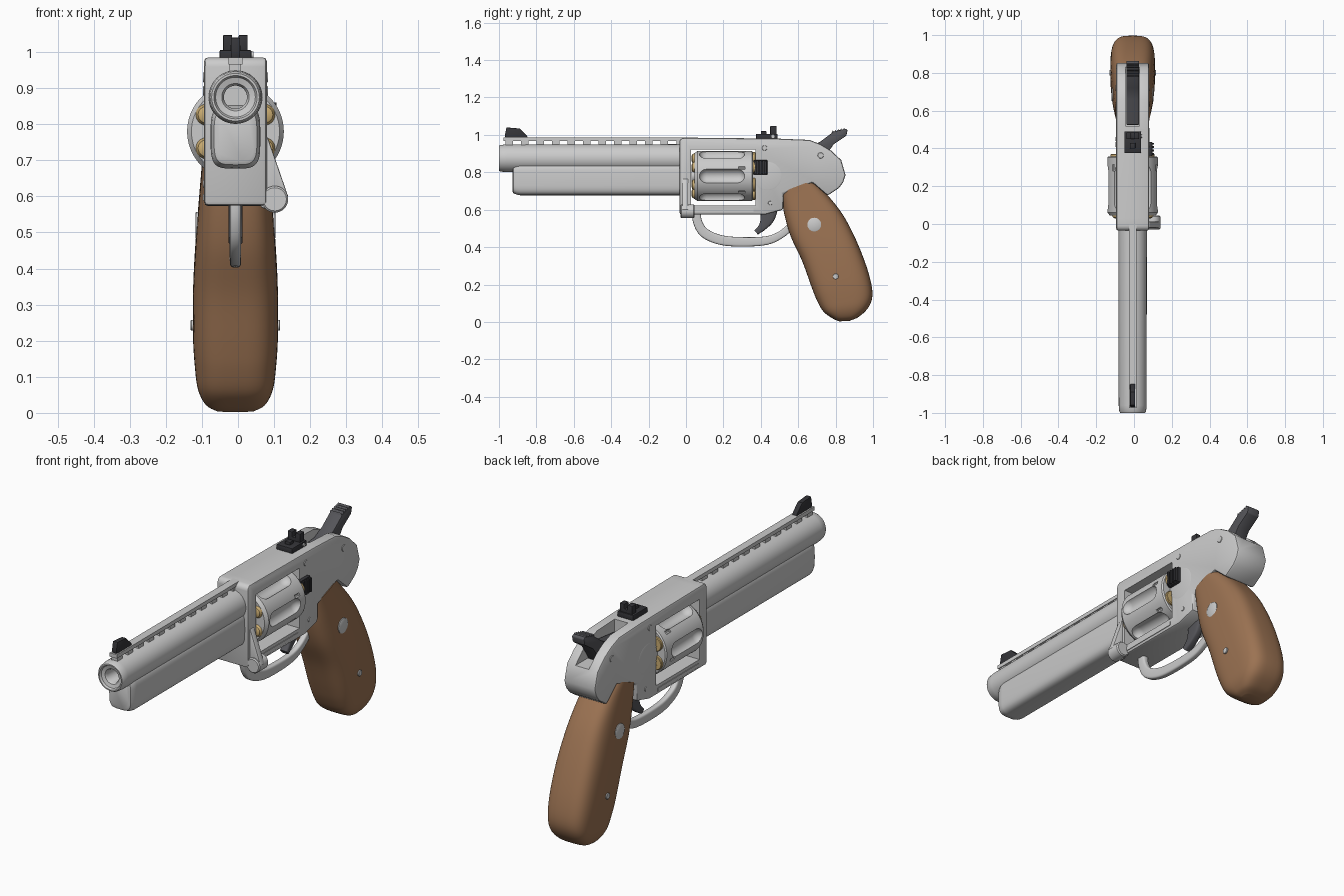
import bpy, bmesh
from math import sin, cos, pi, radians
from mathutils import Vector

if "Cube" in bpy.data.objects:
    bpy.data.objects.remove(bpy.data.objects["Cube"])

XC = -0.007  # centre plane of the gun


def material(name, rgb):
    m = bpy.data.materials.new(name)
    m.diffuse_color = (*rgb, 1)
    m.use_nodes = True
    m.node_tree.nodes["Principled BSDF"].inputs["Base Color"].default_value = m.diffuse_color
    return m


WOOD = material("wood", (0.33, 0.17, 0.085))
BLACK = material("blackened_steel", (0.035, 0.035, 0.04))
DARK = material("dark_steel", (0.09, 0.09, 0.1))
BRASS = material("brass", (0.6, 0.42, 0.17))


def finish(name, bm, mat=None, bevel=0, segs=2, smooth=35):
    bmesh.ops.recalc_face_normals(bm, faces=bm.faces)
    me = bpy.data.meshes.new(name)
    bm.to_mesh(me)
    bm.free()
    ob = bpy.data.objects.new(name, me)
    bpy.context.collection.objects.link(ob)
    ob.location.x = XC
    if mat:
        me.materials.append(mat)
    bpy.ops.object.select_all(action='DESELECT')
    bpy.context.view_layer.objects.active = ob
    ob.select_set(True)
    if bevel:
        m = ob.modifiers.new("bevel", 'BEVEL')
        m.width, m.segments, m.limit_method, m.angle_limit = bevel, segs, 'ANGLE', radians(40)
        bpy.ops.object.modifier_apply(modifier=m.name)
    bpy.ops.object.shade_smooth_by_angle(angle=radians(smooth))
    return ob


def prism(name, pts, lo, hi, axis='X', **kw):
    """Extrude a (y,z) outline along X, or an (x,z) outline along Y."""
    bm = bmesh.new()
    co = (lambda p, d: (d, *p)) if axis == 'X' else (lambda p, d: (p[0], d, p[1]))
    a, b = [[bm.verts.new(co(p, d)) for p in pts] for d in (lo, hi)]
    bm.faces.new(a)
    bm.faces.new(b)
    for i in range(len(pts)):
        j = (i + 1) % len(pts)
        bm.faces.new((a[i], a[j], b[j], b[i]))
    return finish(name, bm, **kw)


def box(name, x, y, z, **kw):
    return prism(name, [(y[0], z[0]), (y[1], z[0]), (y[1], z[1]), (y[0], z[1])], *x, **kw)


def skin(bm, rings, caps=True):
    for r, s in zip(rings, rings[1:]):
        for i in range(len(r)):
            j = (i + 1) % len(r)
            bm.faces.new((r[i], r[j], s[j], s[i]))
    if caps:
        bm.faces.new(rings[0])
        bm.faces.new(rings[-1])


def lathe(name, prof, x, z, axis='Y', at=0.0, n=40, **kw):
    """Turn (radius, distance) about an axis parallel to Y, or to X at y=at."""
    bm = bmesh.new()
    rings = []
    for r, d in prof:
        ring = []
        for k in range(n):
            u, v = r * cos(2 * pi * k / n), r * sin(2 * pi * k / n)
            ring.append(bm.verts.new((x + u, d, z + v) if axis == 'Y' else (d, at + u, z + v)))
        rings.append(ring)
    skin(bm, rings)
    return finish(name, bm, **kw)


def loft(name, sections, power=3.0, n=40, **kw):
    """Skin superellipse sections given as (centre, half-axis u, half-axis v)."""
    bm = bmesh.new()
    sp = lambda t: abs(t) ** (2 / power) * (1 if t > 0 else -1)
    rings = [[bm.verts.new(Vector(c) + Vector(u) * sp(cos(2 * pi * k / n)) + Vector(v) * sp(sin(2 * pi * k / n)))
              for k in range(n)] for c, u, v in sections]
    skin(bm, rings)
    return finish(name, bm, **kw)


def spline(pts, n=5):
    """Catmull-Rom interpolation of tuples of any length."""
    p = [pts[0]] + list(pts) + [pts[-1]]
    out = []
    for i in range(1, len(p) - 2):
        for k in range(n):
            t = k / n
            out.append([0.5 * (2 * b + (c - a) * t + (2 * a - 5 * b + 4 * c - d) * t * t + (3 * b - a - 3 * c + d) * t ** 3)
                        for a, b, c, d in zip(*p[i - 1:i + 3])])
    return out + [list(pts[-1])]


def sweep(name, pts, half_width, **kw):
    """Strap following (y, z, half thickness) points."""
    path = spline(pts)
    secs = []
    for i, (y, z, t) in enumerate(path):
        a, b = path[max(i - 1, 0)], path[min(i + 1, len(path) - 1)]
        nrm = Vector((0, a[1] - b[1], b[0] - a[0])).normalized()
        secs.append(((0, y, z), nrm * t, (half_width, 0, 0)))
    return loft(name, secs, n=24, **kw)


def cut(ob, cutters):
    bpy.context.view_layer.objects.active = ob
    for c in cutters:
        c.hide_render = True
        m = ob.modifiers.new("cut", 'BOOLEAN')
        m.operation, m.object, m.solver = 'DIFFERENCE', c, 'EXACT'
        bpy.ops.object.modifier_apply(modifier=m.name)
        bpy.data.objects.remove(c)
    bpy.ops.object.select_all(action='DESELECT')
    ob.select_set(True)
    bpy.ops.object.shade_smooth_by_angle(angle=radians(35))


# Barrel with crowned bore, and the underlug below it
lathe("barrel", [(0.032, -0.85), (0.032, -0.975), (0.038, -0.985), (0.055, -0.99), (0.06, -1.0), (0.066, -1.0),
                 (0.071, -0.992), (0.074, -0.96), (0.075, 0.0)], 0, 0.875, n=48)
loft("underlug", [((0, y, 0.765), (0.069 * s, 0, 0), (0, 0, 0.088 * t)) for y, s, t in
                  ((-0.927, 0.72, 0.78), (-0.922, 0.86, 0.88), (-0.905, 0.96, 0.96), (-0.885, 1, 1), (0, 1, 1))],
     power=4)

# Ventilated rib and front sight
box("rib", (-0.02, 0.02), (-0.975, 0.0), (0.966, 0.985))
for i in range(12):
    y = -0.945 + i * 0.083
    box(f"rib_post_{i}", (-0.016, 0.016), (y - 0.02, y + 0.02), (0.935, 0.968))
prism("front_sight", [(-0.965, 0.98), (-0.968, 1.0), (-0.96, 1.04), (-0.89, 1.034), (-0.85, 0.995), (-0.845, 0.98)],
      -0.013, 0.013, mat=BLACK, bevel=0.003)

# Frame with cylinder window and hammer slot
frame = prism("frame", [(-0.035, 0.575), (-0.035, 0.97), (-0.02, 0.985), (0.03, 0.985), (0.49, 0.98), (0.66, 0.973),
                        (0.72, 0.95), (0.775, 0.917), (0.83, 0.865), (0.853, 0.785), (0.84, 0.745), (0.817, 0.715),
                        (0.757, 0.675), (0.676, 0.745), (0.52, 0.685), (0.52, 0.60), (0.42, 0.573)],
              -0.087, 0.087, bevel=0.014)
cut(frame, [box("window_cutter", (-0.2, 0.2), (0.028, 0.372), (0.622, 0.922)),
            box("slot_cutter", (-0.037, 0.037), (0.52, 0.9), (0.865, 1.1))])
box("lower_strap_seam", (-0.09, 0.09), (0.04, 0.36), (0.588, 0.606))

# Fluted cylinder
CZ = 0.78
cyl = lathe("cylinder", [(0.035, 0.03), (0.035, 0.045), (0.122, 0.045), (0.134, 0.062), (0.134, 0.352),
                         (0.128, 0.358), (0.06, 0.358), (0.05, 0.372)], 0, CZ, n=72)
R = 0.04
cap = [(R * sin(a), 0.11 - R * cos(a)) for a in (0.05, 0.4, 0.8, 1.2, pi / 2)]
cap += [(r, 0.385 - y) for r, y in reversed(cap)]
cutters = []
for i in range(6):
    a = i * pi / 3
    cutters.append(lathe("flute_cutter", cap, 0.144 * cos(a), CZ + 0.144 * sin(a), n=28))
    b = a + 0.33
    cutters.append(lathe("notch_cutter", [(0.009, 0.28), (0.009, 0.315)], 0.134 * cos(b), CZ + 0.134 * sin(b), n=8))
cut(cyl, cutters)

# Cartridges: rounded bullet noses and rear rims
for i in range(6):
    a = pi / 6 + i * pi / 3
    x, z = 0.093 * cos(a), CZ + 0.093 * sin(a)
    lathe(f"cartridge_{i}", [(0.012, 0.029), (0.023, 0.034), (0.03, 0.046), (0.03, 0.355), (0.036, 0.356),
                             (0.036, 0.368), (0.033, 0.371), (0.014, 0.371), (0.013, 0.368)], x, z, n=24, mat=BRASS)

# Crane arm and hinge on the right side
prism("crane_arm", [(0.07, 0.765), (0.089, 0.765), (0.146, 0.60), (0.135, 0.57), (0.105, 0.556), (0.07, 0.57)],
      -0.02, 0.012, axis='Y', bevel=0.004)
lathe("crane_hinge", [(0.032, -0.03), (0.037, -0.025), (0.037, 0.04), (0.032, 0.046)], 0.109, 0.592)

# Trigger guard and trigger
sweep("trigger_guard", [(0.055, 0.60, 0.024), (0.062, 0.535, 0.024), (0.10, 0.475, 0.026), (0.19, 0.437, 0.026),
                        (0.31, 0.428, 0.025), (0.43, 0.435, 0.023), (0.505, 0.465, 0.02), (0.56, 0.51, 0.02)],
      0.016, power=4)
sweep("trigger", [(0.45, 0.62, 0.045), (0.435, 0.555, 0.038), (0.41, 0.51, 0.022), (0.375, 0.478, 0.014)],
      0.02, mat=DARK, power=4)

# Hammer with serrated spur
prism("hammer", [(0.525, 0.86), (0.525, 0.92), (0.66, 0.935), (0.72, 0.965), (0.79, 1.018), (0.855, 1.033), (0.864, 1.025),
                 (0.857, 0.995), (0.79, 0.95), (0.755, 0.90), (0.73, 0.86)], -0.034, 0.034, mat=DARK, bevel=0.004)
for i in range(5):
    y, z = 0.785 + i * 0.015, 1.014 + i * 0.0037
    prism(f"spur_ridge_{i}", [(y - 0.006, z), (y, z + 0.009), (y + 0.006, z)], -0.032, 0.032, mat=DARK)

# Rear sight: base, notched blade, adjustment screws
box("rear_sight_base", (-0.044, 0.044), (0.375, 0.49), (0.975, 1.006), mat=BLACK, bevel=0.004)
prism("rear_sight_blade", [(-0.034, 1.0), (-0.034, 1.047), (-0.009, 1.047), (-0.009, 1.022), (0.009, 1.022),
                           (0.009, 1.047), (0.034, 1.047), (0.034, 1.0)], 0.45, 0.485, axis='Y', mat=BLACK, bevel=0.002)
box("rear_sight_elevation", (-0.014, 0.014), (0.40, 0.43), (1.0, 1.02), mat=BLACK, bevel=0.003)
lathe("rear_sight_screw", [(0.009, 0.03), (0.009, 0.05)], 0, 0.992, axis='X', at=0.465, n=16)

# Cylinder release latch with ridges (right side)
box("release_latch", (0.08, 0.104), (0.36, 0.435), (0.785, 0.865), mat=BLACK, bevel=0.004)
for i in range(4):
    box(f"latch_ridge_{i}", (0.10, 0.114), (0.366 + i * 0.018, 0.376 + i * 0.018), (0.79, 0.86), mat=BLACK)

# Grip
rows = spline([(0.51, 0.693, 0.676, 0.757, 0.091), (0.512, 0.655, 0.735, 0.702, 0.094), (0.53, 0.557, 0.815, 0.607, 0.102),
               (0.563, 0.45, 0.872, 0.515, 0.11), (0.622, 0.323, 0.93, 0.39, 0.117), (0.67, 0.19, 0.978, 0.255, 0.118),
               (0.70, 0.115, 0.997, 0.15, 0.113), (0.735, 0.055, 0.977, 0.08, 0.104), (0.785, 0.018, 0.925, 0.028, 0.082),
               (0.82, 0.003, 0.875, 0.006, 0.05)])
loft("grip", [((0, (a + c) / 2, (b + d) / 2), (0, (c - a) / 2, (d - b) / 2), (w, 0, 0)) for a, b, c, d, w in rows],
     power=3.4, n=56, mat=WOOD)

# Medallions, screws, pins and side plates on both sides
for side, s in (("right", 1), ("left", -1)):
    for name, y, z, r, x in (("medallion", 0.686, 0.52, 0.037, 0.111), ("grip_screw", 0.80, 0.243, 0.015, 0.124),
                             ("frame_pin_front", 0.42, 0.93, 0.014, 0.09), ("hammer_pin", 0.72, 0.89, 0.016, 0.09),
                             ("trigger_pin", 0.45, 0.635, 0.011, 0.09), ("recoil_plate", 0.435, 0.78, 0.078, 0.0885)):
        lathe(f"{name}_{side}", [(r, s * 0.06), (r, s * (x - 0.002)), (r * 0.9, s * x)], 0, z, axis='X', at=y, n=32)
